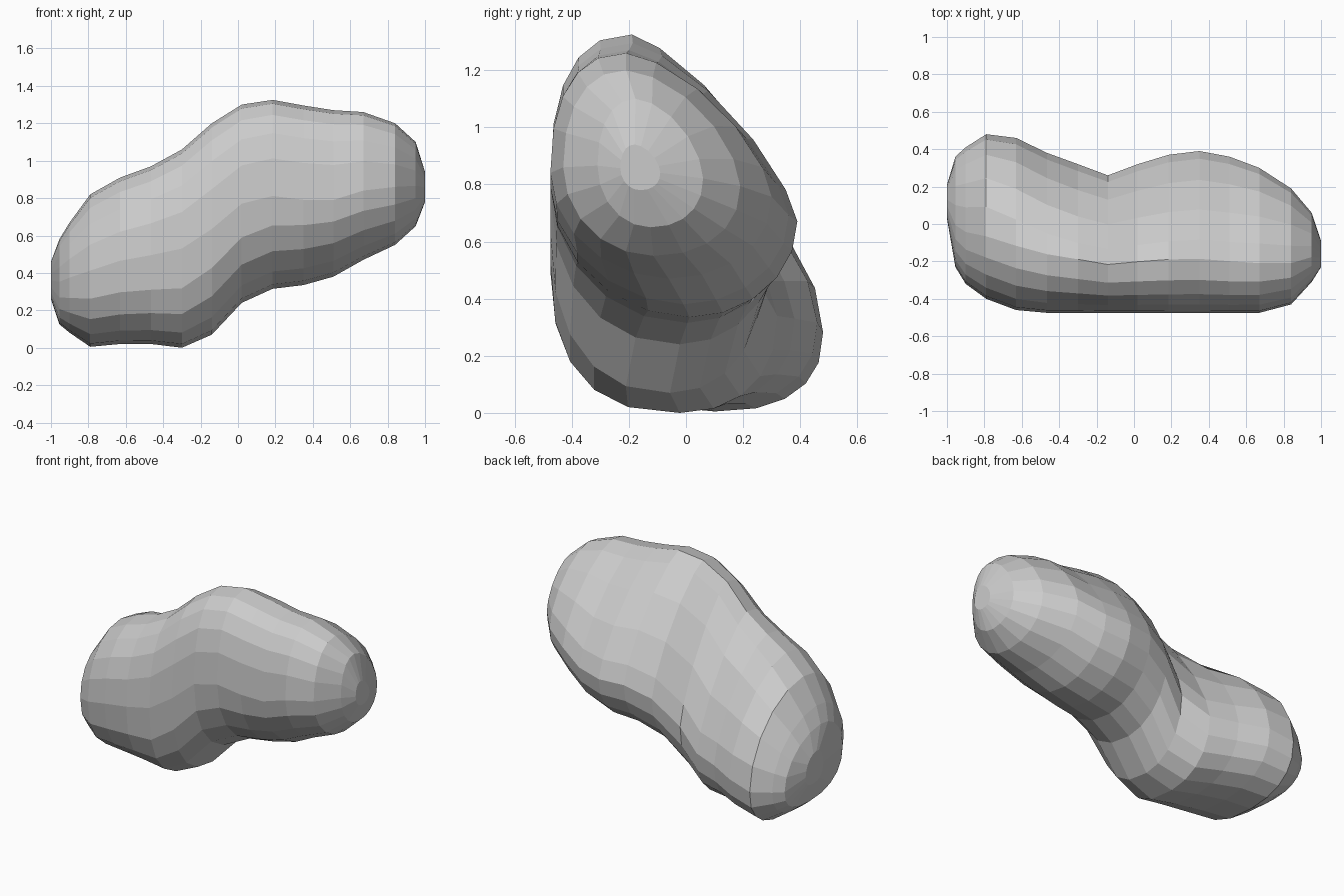
import bpy, bmesh
from math import sin, cos, pi

if "Cube" in bpy.data.objects:
    bpy.data.objects.remove(bpy.data.objects["Cube"])

SIDES = 20

# Cross-sections along x: (x, front-back limits y0, y1, bottom z0, top z1)
SECTIONS = [
    (-1.00, 0.03, 0.21, 0.26, 0.46),
    (-0.955, -0.23, 0.36, 0.125, 0.58),
    (-0.90, -0.32, 0.41, 0.08, 0.67),
    (-0.79, -0.40, 0.48, 0.005, 0.82),
    (-0.63, -0.46, 0.46, 0.02, 0.91),
    (-0.465, -0.475, 0.38, 0.02, 0.97),
    (-0.30, -0.475, 0.32, 0.00, 1.06),
    (-0.14, -0.475, 0.26, 0.07, 1.20),
    (0.02, -0.475, 0.32, 0.24, 1.30),
    (0.185, -0.475, 0.37, 0.315, 1.325),
    (0.35, -0.475, 0.39, 0.335, 1.295),
    (0.51, -0.475, 0.36, 0.38, 1.27),
    (0.67, -0.475, 0.30, 0.47, 1.26),
    (0.84, -0.43, 0.19, 0.55, 1.20),
    (0.95, -0.31, 0.06, 0.65, 1.10),
    (1.00, -0.23, -0.09, 0.78, 0.94),
]

# How each part of the outline changes along x
KEYS = (-0.8, -0.3, 0.1, 0.5, 0.9)
UP_BACK = (1.05, 1.50, 1.50, 1.45, 1.20)
UP_FRONT = (0.92, 0.85, 0.80, 0.80, 0.90)
LOW_FRONT = (0.85, 0.78, 0.95, 1.08, 1.00)
LOW_BACK = (0.82, 0.90, 1.00, 1.00, 0.90)
TOP_Y = (0.38, 0.36, 0.34, 0.33, 0.36)
BOTTOM_Y = (0.57, 0.57, 0.57, 0.56, 0.50)
BACK_Z = (0.34, 0.32, 0.35, 0.35, 0.38)
FRONT_Z = (0.50, 0.50, 0.50, 0.46, 0.48)


def at(x, values):
    x = min(KEYS[-1], max(KEYS[0], x))
    for i in range(len(KEYS) - 1):
        if x <= KEYS[i + 1]:
            f = (x - KEYS[i]) / (KEYS[i + 1] - KEYS[i])
            return values[i] + (values[i + 1] - values[i]) * f


def section_point(t, x, y0, y1, z0, z1):
    """Egg outline made of four rounded quadrants."""
    c, s = round(cos(t), 6), round(sin(t), 6)
    yc = y0 + (y1 - y0) * at(x, TOP_Y if s > 0 else BOTTOM_Y)
    zc = z0 + (z1 - z0) * at(x, BACK_Z if c > 0 else FRONT_Z)
    if s > 0:
        p = at(x, UP_BACK if c > 0 else UP_FRONT)
    else:
        p = at(x, LOW_BACK if c > 0 else LOW_FRONT)
    ye, ze = (y1 if c > 0 else y0), (z1 if s > 0 else z0)
    return yc + (ye - yc) * abs(c) ** p, zc + (ze - zc) * abs(s) ** p


# Two-lobed body lofted through the sections
bm = bmesh.new()
rings = []
for x, *lim in SECTIONS:
    rings.append([bm.verts.new((x, *section_point(2 * pi * i / SIDES, x, *lim)))
                  for i in range(SIDES)])
for a, b in zip(rings, rings[1:]):
    for i in range(SIDES):
        j = (i + 1) % SIDES
        bm.faces.new((a[i], a[j], b[j], b[i]))

# End caps
bm.faces.new(rings[0])
bm.faces.new(rings[-1])
bmesh.ops.recalc_face_normals(bm, faces=bm.faces)

mesh = bpy.data.meshes.new("bean_rock")
bm.to_mesh(mesh)
bm.free()
obj = bpy.data.objects.new("bean_rock", mesh)
bpy.context.collection.objects.link(obj)
